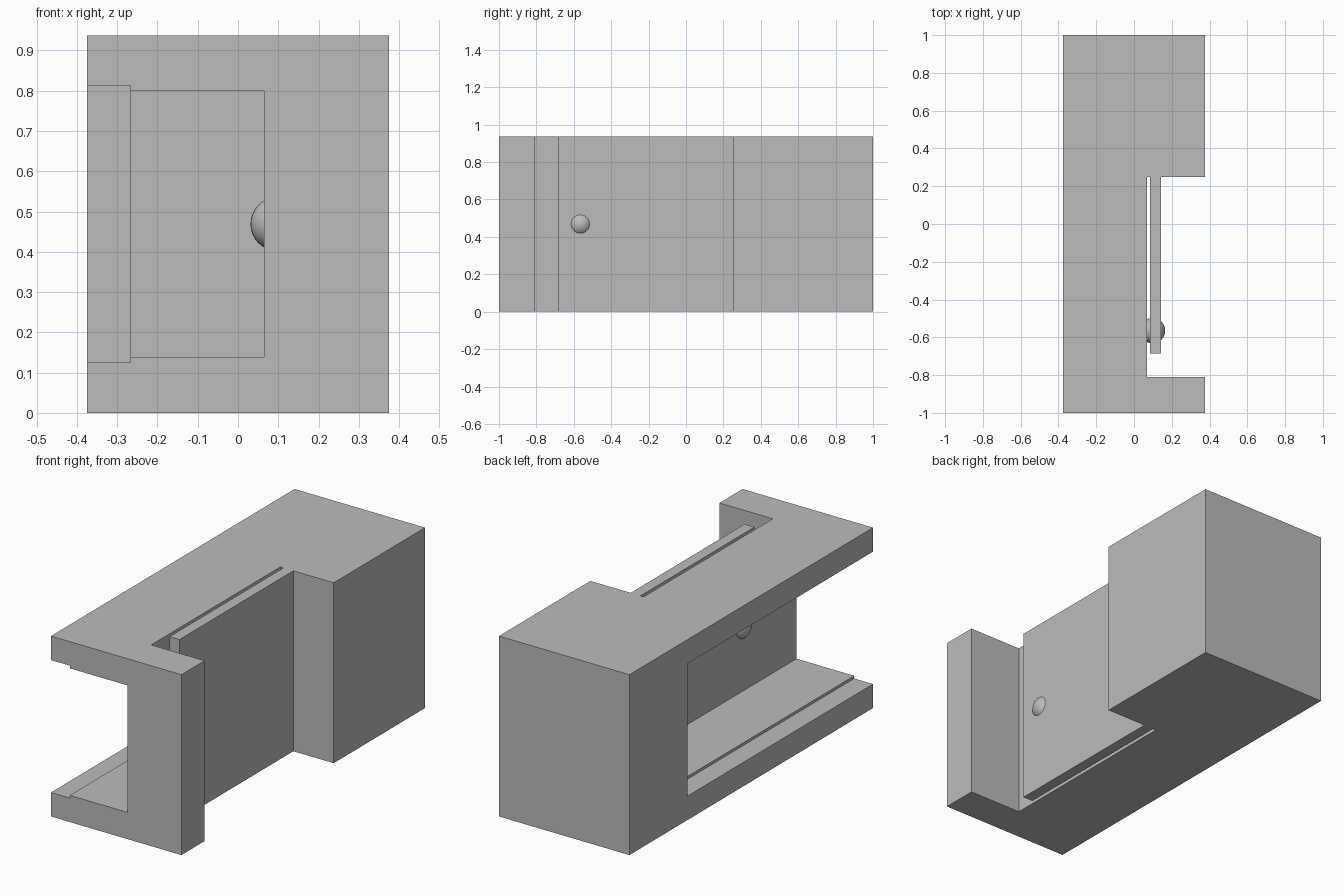
import bpy
import bmesh

if "Cube" in bpy.data.objects:
    bpy.data.objects.remove(bpy.data.objects["Cube"], do_unlink=True)

HEIGHT = 0.9375
MID_Z = HEIGHT / 2
WALL_IN, WALL_OUT = 0.065, 0.068   # thin skin between cavity and door recess

grey = bpy.data.materials.new("plain grey")
grey.use_nodes = True
colour = (0.5, 0.5, 0.5, 1)
grey.diffuse_color = colour
grey.node_tree.nodes["Principled BSDF"].inputs["Base Color"].default_value = colour


def prism(name, outline, z0, z1):
    """Extrude a plan outline upward into a solid."""
    bm = bmesh.new()
    face = bm.faces.new([bm.verts.new((x, y, z0)) for x, y in outline])
    top = bmesh.ops.extrude_face_region(bm, geom=[face])["geom"]
    bmesh.ops.translate(bm, vec=(0, 0, z1 - z0),
                        verts=[v for v in top if isinstance(v, bmesh.types.BMVert)])
    bmesh.ops.recalc_face_normals(bm, faces=bm.faces)
    mesh = bpy.data.meshes.new(name)
    bm.to_mesh(mesh)
    bm.free()
    mesh.materials.append(grey)
    obj = bpy.data.objects.new(name, mesh)
    bpy.context.collection.objects.link(obj)
    return obj


def box(name, x0, x1, y0, y1, z0, z1):
    return prism(name, [(x0, y0), (x1, y0), (x1, y1), (x0, y1)], z0, z1)


def cut(target, cutter):
    """Subtract a cutter, then discard it."""
    cutter.hide_render = True
    mod = target.modifiers.new("cut", 'BOOLEAN')
    mod.operation = 'DIFFERENCE'
    mod.solver = 'EXACT'
    mod.object = cutter
    bpy.context.view_layer.objects.active = target
    bpy.ops.object.modifier_apply(modifier=mod.name)
    bpy.data.objects.remove(cutter, do_unlink=True)


# Housing: block with a recess in its left side for the door
housing = prism("housing", [
    (-0.375, -1), (0.375, -1), (0.375, -0.81), (WALL_OUT, -0.81),
    (WALL_OUT, 0.25), (0.375, 0.25), (0.375, 1), (-0.375, 1)], 0, HEIGHT)

# Cavity open to the front and right, with a slightly larger outer rebate
cut(housing, box("cavity_cutter", -0.5, WALL_IN, -1.1, 0.51,
                 MID_Z - 0.33, MID_Z + 0.33))
cut(housing, box("rebate_cutter", -0.5, -0.267, -1.1, 0.525,
                 MID_Z - 0.344, MID_Z + 0.344))

# Door panel standing just clear of the thin wall
box("door_panel", 0.086, 0.143, -0.685, 0.25, 0, HEIGHT)

# Round knob passing through the door and the thin wall
bpy.ops.mesh.primitive_uv_sphere_add(segments=32, ring_count=16, radius=0.067,
                                     location=(0.098, -0.565, MID_Z))
knob = bpy.context.object
knob.name = "door_knob"
knob.data.materials.append(grey)
bpy.ops.object.shade_smooth()
